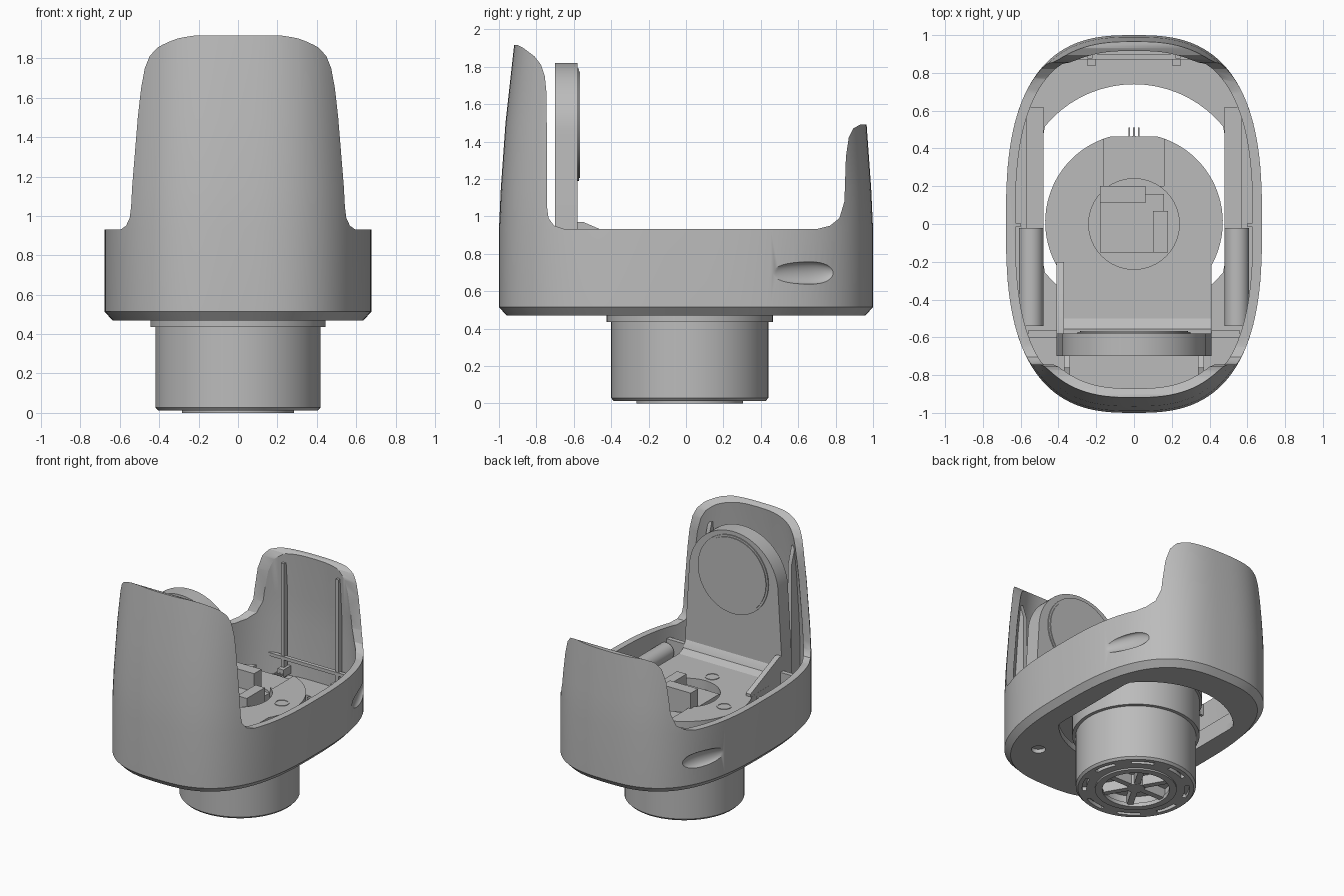
import bpy, bmesh, math
from mathutils import Matrix, Vector

cube = bpy.data.objects.get("Cube")
if cube:
    bpy.data.objects.remove(cube, do_unlink=True)

grey = bpy.data.materials.new("grey plastic")
grey.use_nodes = True
grey.diffuse_color = (0.5, 0.5, 0.5, 1)
grey.node_tree.nodes["Principled BSDF"].inputs["Base Color"].default_value = (0.5, 0.5, 0.5, 1)


def finish(name, bm):
    bmesh.ops.recalc_face_normals(bm, faces=bm.faces)
    mesh = bpy.data.meshes.new(name)
    bm.to_mesh(mesh)
    bm.free()
    mesh.materials.append(grey)
    obj = bpy.data.objects.new(name, mesh)
    bpy.context.collection.objects.link(obj)
    return obj


def loft(name, rings):
    """Closed solid through a list of equal-length point rings."""
    bm = bmesh.new()
    loops = [[bm.verts.new(p) for p in ring] for ring in rings]
    n = len(loops[0])
    for a, b in zip(loops, loops[1:]):
        for i in range(n):
            j = (i + 1) % n
            bm.faces.new((a[i], a[j], b[j], b[i]))
    bm.faces.new(loops[0])
    bm.faces.new(loops[-1])
    return finish(name, bm)


def prism(name, pts, axis, lo, hi):
    """Extrude a flat outline along x, y or z."""
    place = {"x": lambda p, d: (d, p[0], p[1]),
             "y": lambda p, d: (p[0], d, p[1]),
             "z": lambda p, d: (p[0], p[1], d)}[axis]
    return loft(name, [[place(p, d) for p in pts] for d in (lo, hi)])


def box(name, x, y, z):
    return prism(name, [(x[0], y[0]), (x[1], y[0]), (x[1], y[1]), (x[0], y[1])], "z", *z)


def arc(cx, cy, r, start=0, end=360, n=64):
    full = end - start == 360
    steps = n if full else n - 1
    angles = [math.radians(start + (end - start) * i / steps) for i in range(n)]
    return [(cx + r * math.cos(t), cy + r * math.sin(t)) for t in angles]


def turned(name, profile, cy):
    """Solid of circles from (radius, height) pairs."""
    return loft(name, [[(x, y, z) for x, y in arc(0, cy, r)] for r, z in profile])


def cut(obj, *cutters):
    bpy.context.view_layer.objects.active = obj
    for cutter in cutters:
        cutter.hide_render = True
        mod = obj.modifiers.new("cut", "BOOLEAN")
        mod.operation = "DIFFERENCE"
        mod.solver = "EXACT"
        mod.object = cutter
        bpy.ops.object.modifier_apply(modifier=mod.name)
        bpy.data.objects.remove(cutter, do_unlink=True)


def oval(a, b, z, n=128, power=2 / 2.75):
    ring = []
    for i in range(n):
        t = 2 * math.pi * i / n
        c, s = math.cos(t), math.sin(t)
        ring.append((a * math.copysign(abs(c) ** power, c),
                     b * math.copysign(abs(s) ** power, s), z))
    return ring


# Hollow oval shell, leaning inward above the rim
wall = 0.05
levels = [(0.678, 1.0, 0.93), (0.67, 0.99, 1.15), (0.65, 0.965, 1.5), (0.62, 0.915, 1.95)]
rings = [oval(0.638, 0.96, 0.47), oval(0.678, 1.0, 0.515)]
rings += [oval(*level) for level in levels]
rings += [oval(a - wall, b - wall, z) for a, b, z in reversed(levels)]
rings += [oval(0.628, 0.95, 0.52)]
shell = loft("shell", rings)

# Side outline cut: tall front wall, low rim, short back wall
gap = [(-1.3, 2.2), (-1.3, 1.918), (-0.9, 1.916), (-0.87, 1.9), (-0.81, 1.855), (-0.775, 1.81),
       (-0.755, 1.75), (-0.745, 1.65), (-0.743, 1.05), (-0.735, 0.99), (-0.705, 0.95),
       (-0.65, 0.932), (0.7, 0.932), (0.77, 0.95), (0.82, 0.99), (0.847, 1.08), (0.855, 1.32),
       (0.87, 1.42), (0.895, 1.47), (0.93, 1.49), (1.3, 1.492), (1.3, 2.2)]
opening = [(max(-0.48, min(0.48, x)), y) for x, y in arc(0, 0.13, 0.61)]
cut(shell, prism("gap_cutter", gap, "x", -1, 1),
    prism("floor_cutter", opening, "z", 0.4, 0.56))

for side, label in ((-1, "right"), (1, "left")):
    def mx(a, b):
        return sorted((side * a, side * b))

    # Finger slot, pointed at the front and blunt at the back
    bm = bmesh.new()
    bmesh.ops.create_uvsphere(bm, u_segments=32, v_segments=16, radius=1)
    for v in bm.verts:
        v.co.y *= 0.27 if v.co.y < 0 else 0.15
    turn = Matrix.Rotation(side * math.radians(23), 4, "Z")
    bm.transform(Matrix.Translation((side * 0.588, 0.665, 0.697)) @ turn
                 @ Matrix.Diagonal(Vector((0.038, 1, 0.06, 1))))
    cut(shell, finish("slot_cutter", bm),
        prism("hole_cutter", arc(side * 0.36, -0.61, 0.05, n=24), "z", 0.4, 0.5))

    # Mirrored details inside the shell
    box(label + "_ledge", mx(0.48, 0.57), (-0.5, 0.62), (0.5, 0.6))
    prism(label + "_tube", arc(side * 0.545, 0.77, 0.065, n=32), "y", -0.54, -0.02)
    box(label + "_tube_bracket", mx(0.41, 0.56), (-0.6, -0.565), (0.5, 0.85))
    box(label + "_rim_catch", mx(0.6, 0.64), (-0.015, 0.005), (0.84, 0.93))
    prism(label + "_front_rib", [(-0.69, 0.5), (-0.69, 0.9), (-0.76, 0.93), (-0.76, 1.6),
                                 (-0.8, 1.72), (-0.83, 1.72), (-0.87, 1.2), (-0.89, 0.5)],
          "x", *mx(0.34, 0.37))
    box(label + "_back_rib", mx(0.22, 0.245), (0.875, 0.92), (0.51, 1.4))
    box(label + "_back_hook", mx(0.2, 0.25), (0.84, 0.93), (0.54, 0.6))
box("back_cross_rib", (-0.35, 0.35), (0.87, 0.9), (0.66, 0.685))

# Raised base plate: disc joined to the foot of the upright
outline = arc(0, 0.01, 0.47, -29, 209) + [(-0.41, -0.6), (0.41, -0.6)]
plate = prism("base_plate", outline, "z", 0.71, 0.8)
cut(plate, prism("recess_cutter", arc(0, 0, 0.24), "z", 0.73, 0.9),
    box("channel_cutter", (-0.16, 0.16), (0.2, 0.6), (0.76, 0.9)),
    box("edge_cutter", (-0.16, 0.16), (0.462, 0.6), (0.6, 0.9)))
for x, y in ((-0.35, 0.035), (0.35, 0.035), (0, -0.32)):
    screw = prism("screw_ring", arc(x, y, 0.052, n=24), "z", 0.79, 0.804)
    cut(screw, prism("screw_cutter", arc(x, y, 0.044, n=24), "z", 0.7, 0.9))

# Connector blocks and pins in the recess
box("connector_body", (-0.18, 0.16), (-0.15, 0.16), (0.72, 0.78))
box("connector_tall_block", (-0.18, 0.06), (0.11, 0.2), (0.72, 0.92))
box("connector_side_block", (0.1, 0.18), (-0.15, 0.07), (0.72, 0.86))
for x in (-0.025, 0, 0.025):
    box("connector_pin", (x - 0.004, x + 0.004), (0.44, 0.51), (0.745, 0.76))

# Upright panel with round top and raised disc
panel = [(-0.41, 0.71), (0.41, 0.71), (0.41, 0.95)] + arc(0, 1.44, 0.38, 0, 180, 40) + [(-0.41, 0.95)]
prism("upright_panel", panel, "y", -0.7, -0.58)
prism("raised_ring", arc(0, 1.49, 0.3), "y", -0.59, -0.572)
prism("raised_disc", arc(0, 1.49, 0.285), "y", -0.59, -0.566)
prism("panel_fillet", [(-0.59, 0.79), (-0.59, 0.89), (-0.58, 0.88), (-0.555, 0.825),
                       (-0.5, 0.8), (-0.5, 0.79)], "x", -0.41, 0.41)
prism("panel_gusset", [(-0.59, 0.79), (-0.59, 0.97), (-0.55, 0.97), (-0.2, 0.82), (-0.2, 0.79)],
      "x", -0.41, -0.37)

# Round socket below
turned("socket_flange", [(0.445, 0.435), (0.445, 0.72)], 0.02)
socket = turned("socket", [(0.405, 0.012), (0.42, 0.028), (0.42, 0.44)], 0.02)
cut(socket, prism("bore_cutter", arc(0, 0.02, 0.25), "z", -0.1, 0.09))
for i in range(8):
    start = i * 45
    slot = arc(0, 0.02, 0.375, start, start + 26, 8) + arc(0, 0.02, 0.345, start + 26, start, 8)
    cut(socket, prism("arc_cutter", slot, "z", -0.1, 0.04))

# Spoked end ring
ring = turned("end_ring", [(0.285, 0), (0.285, 0.03)], 0.02)
cut(ring, prism("ring_cutter", arc(0, 0.02, 0.235), "z", -0.1, 0.1))
turned("end_hub", [(0.06, 0.01), (0.06, 0.1)], 0.02)
for i in range(6):
    spoke = box("end_spoke", (0.04, 0.25), (-0.022, 0.022), (0.015, 0.1))
    spoke.data.transform(Matrix.Translation((0, 0.02, 0)) @ Matrix.Rotation(i * math.pi / 3, 4, "Z"))

# Smooth curves, sharp corners
bpy.ops.object.select_all(action="DESELECT")
for obj in bpy.context.collection.objects:
    if obj.type == "MESH" and obj.data.materials and obj.data.materials[0] == grey:
        obj.select_set(True)
        bpy.context.view_layer.objects.active = obj
bpy.ops.object.shade_smooth_by_angle(angle=math.radians(30))
